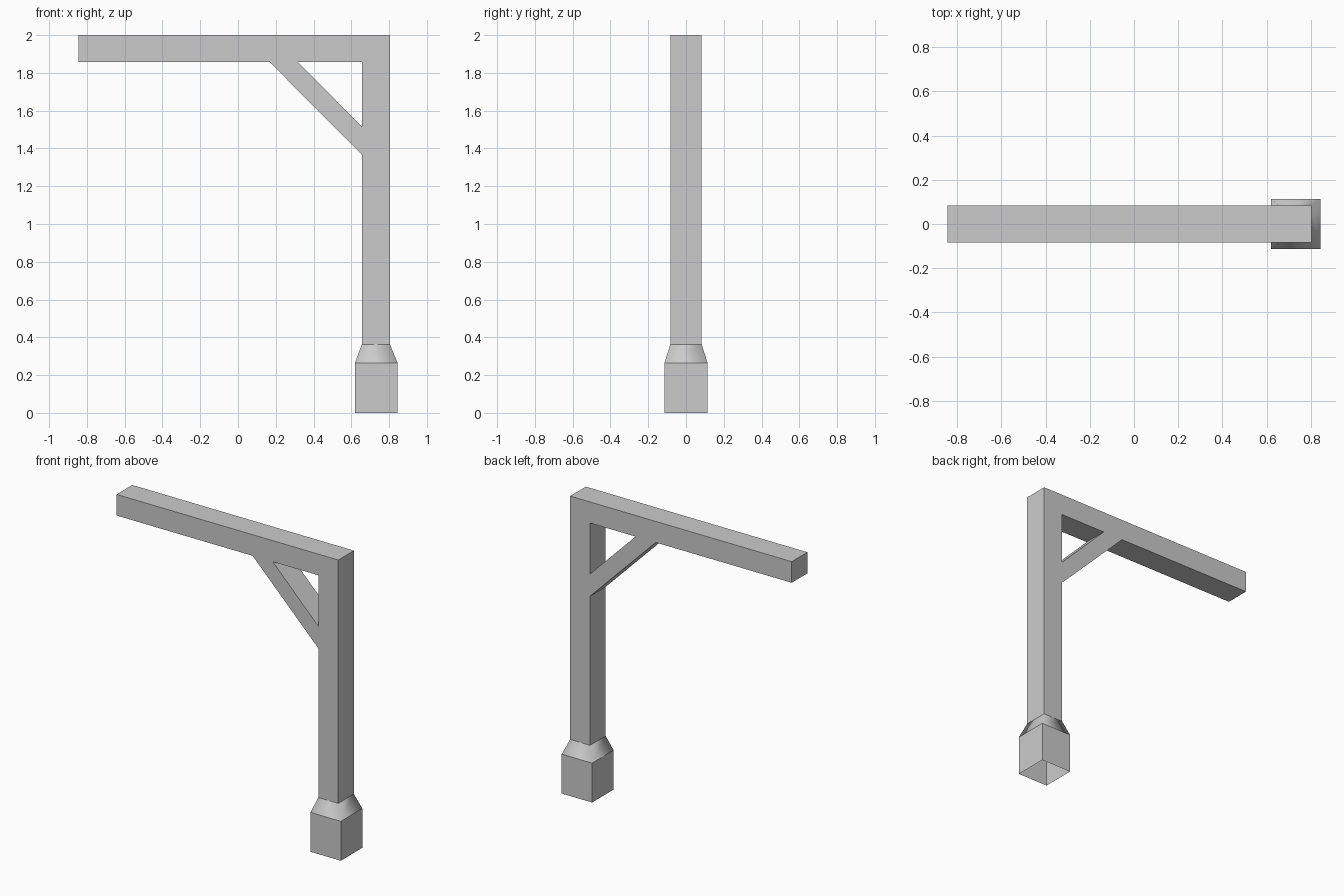
import bpy
import bmesh

if "Cube" in bpy.data.objects:
    bpy.data.objects.remove(bpy.data.objects["Cube"])

POST_L, POST_R = 0.656, 0.804     # post sides in x
HALF_Y = 0.083                    # half depth of the timber
BEAM_Z, COLLAR_Z, BASE_Z = 1.858, 0.363, 0.265


def add_object(name, bm):
    bmesh.ops.recalc_face_normals(bm, faces=bm.faces[:])
    mesh = bpy.data.meshes.new(name)
    bm.to_mesh(mesh)
    bm.free()
    obj = bpy.data.objects.new(name, mesh)
    bpy.context.collection.objects.link(obj)
    return obj


# Timber frame: beam, post and diagonal brace as one flush shape
pts = {
    "a": (-0.845, 2), "b": (POST_R, 2), "c": (POST_R, COLLAR_Z), "d": (POST_L, COLLAR_Z),
    "e": (POST_L, 1.366), "f": (0.167, BEAM_Z), "g": (-0.845, BEAM_Z),
    "h": (0.317, BEAM_Z), "i": (POST_L, 1.515), "j": (POST_L, BEAM_Z),
}
bm = bmesh.new()
front = {k: bm.verts.new((x, -HALF_Y, z)) for k, (x, z) in pts.items()}
back = {k: bm.verts.new((x, HALF_Y, z)) for k, (x, z) in pts.items()}
for part in ("agfhjb", "bjiedc", "feih"):
    bm.faces.new([front[k] for k in part])
    bm.faces.new([back[k] for k in reversed(part)])
# Side walls of the outline (open where the post meets the collar) and of the brace opening
for p, q in ("ab", "bc", "de", "ef", "fg", "ga", "hi", "ij", "jh"):
    bm.faces.new((front[p], front[q], back[q], back[p]))
add_object("post_beam_and_brace", bm)

# Footing: open-bottomed square sleeve with a tapered collar
bm = bmesh.new()
rings = []
for x0, x1, y, z in ((0.619, 0.845, 0.114, 0), (0.619, 0.845, 0.114, BASE_Z),
                     (POST_L, POST_R, HALF_Y, COLLAR_Z)):
    rings.append([bm.verts.new(v) for v in
                  ((x0, -y, z), (x1, -y, z), (x1, y, z), (x0, y, z))])
for level, (lo, hi) in enumerate(zip(rings, rings[1:])):
    for i in range(4):
        j = (i + 1) % 4
        face = bm.faces.new((lo[i], lo[j], hi[j], hi[i]))
        face.smooth = level == 1      # only the collar is smooth shaded
add_object("footing", bm)
